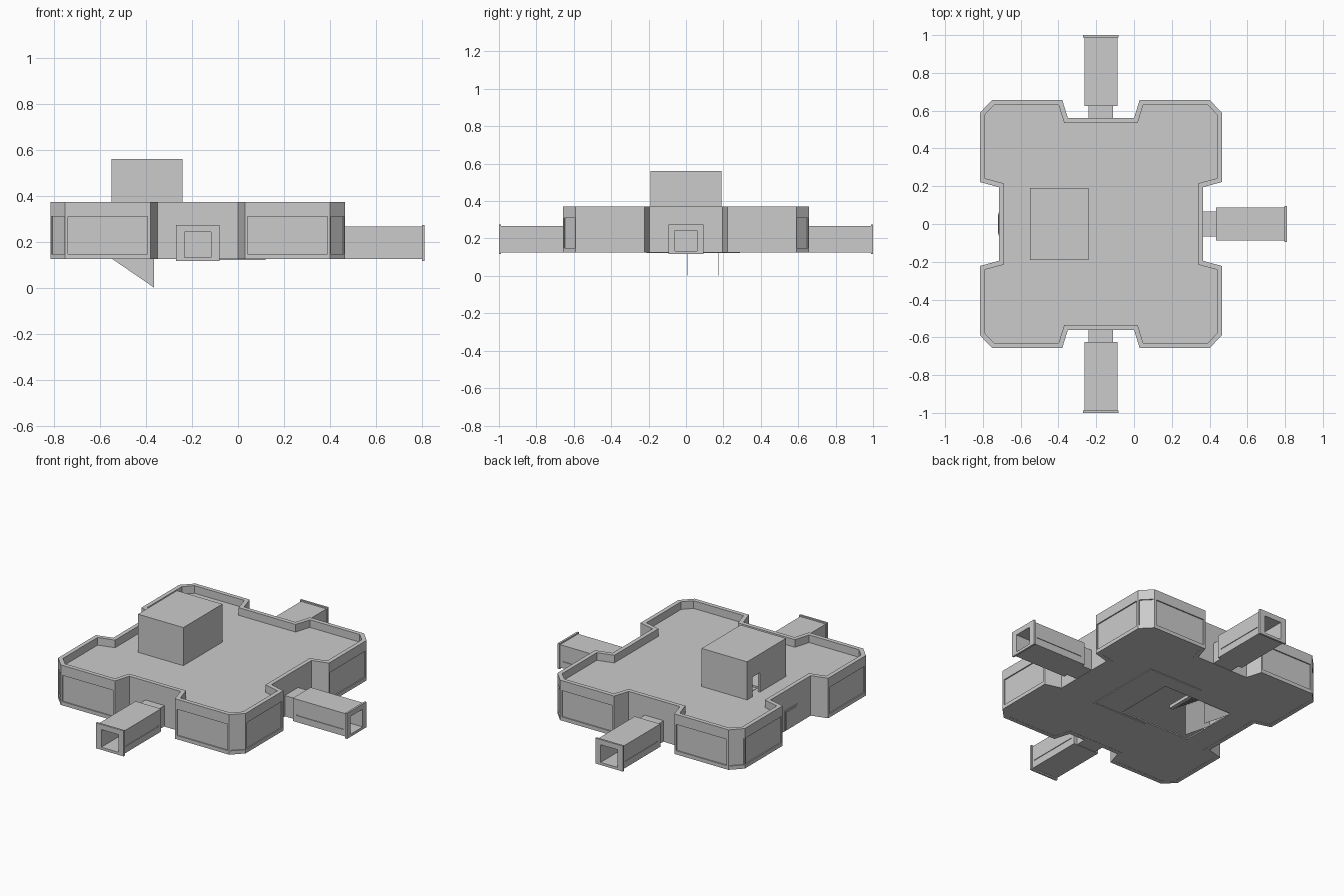
import bpy, bmesh, math
from mathutils import Vector, Matrix

if "Cube" in bpy.data.objects:
    bpy.data.objects.remove(bpy.data.objects["Cube"])

CX = -0.175                      # centre of the main block
Z0, Z1, DECK = 0.125, 0.372, 0.325


def finish(name, bm):
    bmesh.ops.remove_doubles(bm, verts=bm.verts, dist=1e-5)
    bmesh.ops.recalc_face_normals(bm, faces=bm.faces)
    me = bpy.data.meshes.new(name)
    bm.to_mesh(me)
    bm.free()
    ob = bpy.data.objects.new(name, me)
    bpy.context.collection.objects.link(ob)
    return ob


def box(name, x, y, z, m=Matrix()):
    bm = bmesh.new()
    bmesh.ops.create_cube(bm, size=1)
    for v in bm.verts:
        v.co = m @ Vector([(a + b) / 2 + c * (b - a) for (a, b), c in zip((x, y, z), v.co)])
    return finish(name, bm)


def prism(name, pts, vec):
    bm = bmesh.new()
    f = bm.faces.new([bm.verts.new(p) for p in pts])
    r = bmesh.ops.extrude_face_region(bm, geom=[f])
    bmesh.ops.translate(bm, vec=vec, verts=[g for g in r["geom"] if isinstance(g, bmesh.types.BMVert)])
    return finish(name, bm)


def cut(ob, cutter):
    cutter.hide_render = True
    mod = ob.modifiers.new("cut", "BOOLEAN")
    mod.operation, mod.solver, mod.object = "DIFFERENCE", "EXACT", cutter
    bpy.context.view_layer.objects.active = ob
    bpy.ops.object.modifier_apply(modifier=mod.name)
    bpy.data.objects.remove(cutter)


def inset(pts, d):
    out, n = [], len(pts)
    for i in range(n):
        a, b, c = pts[i - 1], pts[i], pts[(i + 1) % n]
        e, f = (b - a).normalized(), (c - b).normalized()
        n1, n2 = Vector((-e.y, e.x)), Vector((-f.y, f.x))
        out.append(b + (n1 + n2) * d / (1 + n1.dot(n2)))
    return out


# Plan outline, one quarter mirrored into four
q = [(.54, .195), (.64, .222), (.64, .59), (.575, .657), (.205, .657), (.175, .56)]
outline = []
for sx, sy, rev in ((1, 1, 0), (-1, 1, 1), (-1, -1, 0), (1, -1, 1)):
    outline += [Vector((CX + sx * x, sy * y)) for x, y in (q[::-1] if rev else q)]
inner = inset(outline, .026)

# Outer walls with recessed panels, parapet rim and inner parapet face
bm = bmesh.new()


def quad(*ps):
    bm.faces.new([bm.verts.new(p) for p in ps])


for i, a in enumerate(outline):
    j = (i + 1) % len(outline)
    b, ia, ib = outline[j], inner[i], inner[j]
    L, d = (b - a).length, (b - a).normalized()
    nrm = Vector((d.y, -d.x, 0))
    o = [Vector((*a, Z0)), Vector((*b, Z0)), Vector((*b, Z1)), Vector((*a, Z1))]
    on_notch = max(abs(a.x - CX), abs(b.x - CX)) < .6 and max(abs(a.y), abs(b.y)) < .6
    on_notch = on_notch or L < .085 or abs((a + b).x / 2 - CX) < .2 or abs((a + b).y) < .42
    if on_notch:
        quad(*o)
    else:
        mg = .006 if L < .12 else .012
        p, s = a + d * mg, b - d * mg
        w = [Vector((*p, .148)), Vector((*s, .148)), Vector((*s, .31)), Vector((*p, .31))]
        r = [v - nrm * .007 for v in w]
        for k in range(4):
            l = (k + 1) % 4
            quad(o[k], o[l], w[l], w[k])
            quad(w[k], w[l], r[l], r[k])
        quad(*r)
    quad((*a, Z1), (*b, Z1), (*ib, Z1), (*ia, Z1))
    quad((*ia, Z1), (*ib, Z1), (*ib, Z0), (*ia, Z0))
    quad((*ia, Z0), (*ib, Z0), (*b, Z0), (*a, Z0))
finish("outer_walls", bm)

# Floor with stair hall opening, and roof deck with stair well
slab = inset(outline, .024)
floor = prism("floor", [(*p, Z0 + .001) for p in slab], (0, 0, .008))
cut(floor, box("cutter", (-.545, -.07), (-.185, .19), (0, .2)))
deck = prism("roof_deck", [(*p, DECK) for p in slab], (0, 0, -.012))
cut(deck, box("cutter", (-.53, -.26), (.012, .172), (.2, .4)))

# Thin raised frame under the floor
for nm, x, y in (("front", (-.25, .12), (-.21, -.2)), ("back", (-.25, .12), (.28, .29)),
                 ("side", (.11, .12), (-.21, .29))):
    box("floor_trim_" + nm, x, y, (Z0 - .003, Z0 + .003))

# Stair tower with an open doorway on the left side
tower = box("stair_tower", (-.55, -.24), (-.19, .19), (DECK - .005, .56))
cut(tower, box("cutter", (-.538, -.252), (-.178, .178), (.2, .548)))
cut(tower, box("cutter", (-.6, -.5), (.065, .135), (DECK, .445)))

# Stairs and their side plates
N = 12
for i in range(N):
    x1 = -.25 - i * .28 / N
    z = .135 + (i + 1) * .19 / N
    box("step_%02d" % i, (x1 - .28 / N, x1), (.012, .173), (z - .02, z))
for nm, y in (("front", .009), ("back", .172)):
    prism("stair_side_" + nm, [(-.545, y, .125), (-.365, y, .002), (-.365, y, .205), (-.545, y, .322)],
          (0, .003, 0))

# Three connecting corridors
for nm, x, y, ang in (("right", .36, 0, 0), ("back", CX, .55, 90), ("front", CX, -.55, -90)):
    m = Matrix.Translation((x, y, 0)) @ Matrix.Rotation(math.radians(ang), 4, "Z")
    hollow = ((.02, .5), (-.058, .058), (.133, .242))
    neck = box("corridor_neck_" + nm, (0, .08), (-.065, .065), (.127, .255), m)
    tube = box("corridor_" + nm, (.075, .443), (-.087, .087), (Z0, .266), m)
    rim = box("corridor_rim_" + nm, (.438, .45), (-.094, .094), (.117, .274), m)
    for ob in (neck, tube, rim):
        cut(ob, box("cutter", *hollow, m))
    for s in (-1, 1):
        ys = sorted((s * .083, s * .1))
        cut(tube, box("cutter", (.1, .42), ys, (.165, .172), m))
    # Door leaf and handle at the inner end
    box("corridor_door_" + nm, (.018, .026), (-.05, .05), (.133, .236), m)
    box("door_handle_" + nm, (.026, .032), (-.04, -.034), (.182, .192), m)

# Closed door on the left notch wall
box("left_door_frame", (CX - .543, CX - .53), (-.062, .062), (.127, .25))
box("left_door", (CX - .546, CX - .53), (-.05, .05), (.13, .24))
